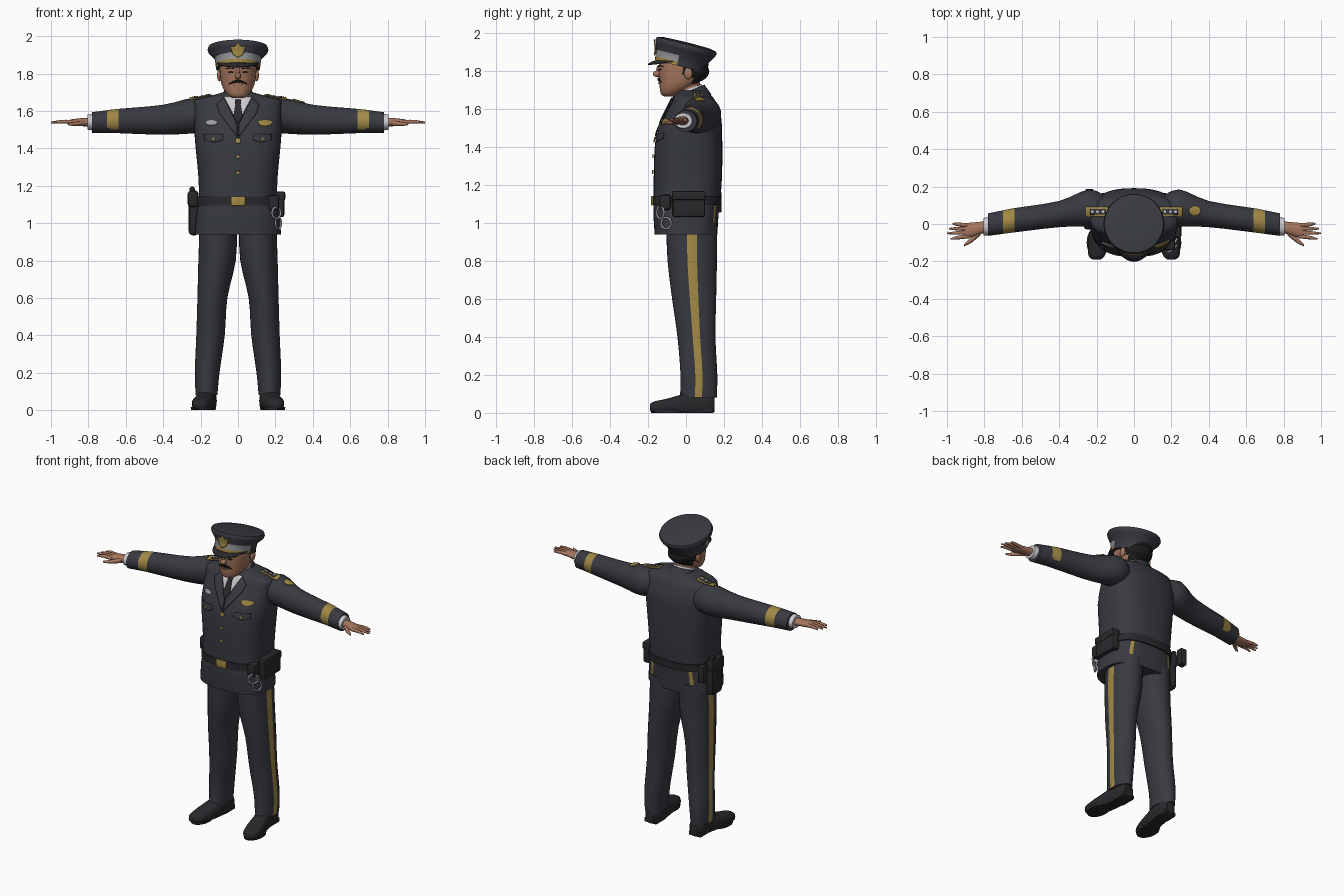
import bpy, bmesh, math
from mathutils import Vector, Matrix
from mathutils.bvhtree import BVHTree

cube = bpy.data.objects.get("Cube")
if cube:
    bpy.data.objects.remove(cube, do_unlink=True)


def material(name, r, g, b):
    m = bpy.data.materials.new(name)
    m.use_nodes = True
    m.diffuse_color = (r, g, b, 1)
    shader = m.node_tree.nodes["Principled BSDF"]
    shader.inputs["Base Color"].default_value = (r, g, b, 1)
    shader.inputs["Roughness"].default_value = 0.8
    return m


navy = material("navy cloth", .04, .042, .052)
leather = material("black leather", .022, .022, .026)
hair = material("black hair", .012, .011, .011)
gold = material("gold trim", .36, .25, .06)
skin = material("skin", .38, .18, .11)
white = material("white shirt", .6, .6, .62)
silver = material("silver metal", .32, .33, .34)


def finish(bm, name, mats):
    """Turn a bmesh into a smooth object that keeps hard edges."""
    bmesh.ops.recalc_face_normals(bm, faces=bm.faces)
    for f in bm.faces:
        f.smooth = True
    for e in bm.edges:
        e.smooth = e.calc_face_angle(0) < .75
    mesh = bpy.data.meshes.new(name)
    bm.to_mesh(mesh)
    bm.free()
    for m in mats:
        mesh.materials.append(m)
    obj = bpy.data.objects.new(name, mesh)
    bpy.context.collection.objects.link(obj)
    return obj


def interpolate(rows, k):
    rows = [Vector(r) for r in rows]
    out = []
    for i in range(len(rows) - 1):
        a, b, c, d = rows[max(i - 1, 0)], rows[i], rows[i + 1], rows[min(i + 2, len(rows) - 1)]
        for s in range(k):
            t = s / k
            out.append((b * 2 + (c - a) * t + (a * 2 - b * 5 + c * 4 - d) * t * t
                        + (b * 3 - a - c * 3 + d) * t ** 3) * .5)
    return out + [rows[-1]]


def loft(name, axis, rows, mats, rule=None, side=1, n=32, k=3, power=2, matrix=None):
    """Skin rings of (position, centre a, centre b, radius a, radius b)."""
    bm = bmesh.new()
    rings = []
    for t, a, b, ra, rb in interpolate(rows, k):
        ring = []
        for j in range(n):
            ang = 2 * math.pi * j / n
            c, s = math.cos(ang), math.sin(ang)
            u = a + ra * math.copysign(abs(c) ** (2 / power), c)
            v = b + rb * math.copysign(abs(s) ** (2 / power), s)
            p = Vector({"x": (t, u, v), "y": (u, t, v), "z": (u, v, t)}[axis])
            p = matrix @ p if matrix else p
            ring.append(bm.verts.new((p.x * side, p.y, max(p.z, 0))))
        rings.append(ring)
    for i in range(len(rings) - 1):
        for j in range(n):
            q = (j + 1) % n
            f = bm.faces.new((rings[i][j], rings[i][q], rings[i + 1][q], rings[i + 1][j]))
            if rule:
                f.material_index = int(rule(f.calc_center_median(), j, i // k))
    bm.faces.new(rings[0])
    bm.faces.new(rings[-1])
    return finish(bm, name, mats)


def ball(name, loc, radii, mat):
    bm = bmesh.new()
    bmesh.ops.create_uvsphere(bm, u_segments=16, v_segments=10, radius=1,
                              matrix=Matrix.Translation(loc) @ Matrix.Diagonal((*radii, 1)))
    return finish(bm, name, [mat])


def box(name, loc, size, mat, bevel=.012):
    bm = bmesh.new()
    bmesh.ops.create_cube(bm, size=1, matrix=Matrix.Translation(loc) @ Matrix.Diagonal((*size, 1)))
    bmesh.ops.bevel(bm, geom=bm.edges[:], offset=bevel, segments=2, affect="EDGES", profile=.5)
    return finish(bm, name, [mat])


def surface(*objs):
    verts, polys = [], []
    for o in objs:
        base = len(verts)
        verts += [v.co.copy() for v in o.data.vertices]
        polys += [[base + i for i in p.vertices] for p in o.data.polygons]
    return BVHTree.FromPolygons(verts, polys)


def oval(cx, cy, rx, ry, n=10):
    return [(cx + rx * math.cos(i * math.tau / n), cy + ry * math.sin(i * math.tau / n)) for i in range(n)]


def patch(name, outline, mat, tree, down=False, lift=.004, steps=4):
    """Thin plate that follows a surface, projected from the front or from above."""
    ray = Vector((0, 0, -1)) if down else Vector((0, 1, 0))

    def place(p):
        start = Vector((p.x, p.y, 3)) if down else Vector((p.x, -1, p.y))
        hit = tree.ray_cast(start, ray)[0] or tree.find_nearest(Vector((p.x, 0, p.y)))[0]
        return hit - ray * lift

    pts = [Vector(p) for p in outline]
    mid = sum(pts, Vector((0, 0))) / len(pts)
    edge = [p.lerp(q, i / steps) for p, q in zip(pts, pts[1:] + pts[:1]) for i in range(steps)]
    bm = bmesh.new()
    centre = bm.verts.new(place(mid))
    rings = [[bm.verts.new(place(mid.lerp(p, r / steps))) for p in edge] for r in range(1, steps + 1)]
    for j in range(len(edge)):
        q = (j + 1) % len(edge)
        bm.faces.new((centre, rings[0][j], rings[0][q]))
        for a, b in zip(rings, rings[1:]):
            bm.faces.new((a[j], b[j], b[q], a[q]))
    obj = finish(bm, name, [mat])
    mod = obj.modifiers.new("thickness", "SOLIDIFY")
    mod.thickness, mod.offset = .006, 0
    return obj


def mirrored(outline, side):
    return [(x * side, y) for x, y in outline]


# Jacket body with gold rear vents
jacket = loft("jacket", "z", [
    (.94, 0, 0, .23, .165), (1.05, 0, 0, .222, .172), (1.12, 0, .005, .21, .175),
    (1.25, 0, .01, .212, .18), (1.44, 0, .015, .23, .176), (1.55, 0, .033, .235, .153),
    (1.62, 0, .04, .235, .125), (1.66, 0, .04, .225, .105), (1.685, 0, .035, .13, .085),
    (1.7, 0, .03, .08, .07)], [navy, gold],
    lambda c, j, i: j in (7, 16) and c.z < 1.1, n=48, power=2.7)

# Arms, hands, legs and shoes on both sides
arms = []
for side, word in ((1, "left"), (-1, "right")):
    arms.append(loft(word + "_sleeve", "x", [
        (.14, .05, 1.57, .09, .08), (.24, .085, 1.575, .1, .095), (.4, .053, 1.553, .07, .08),
        (.64, .02, 1.546, .065, .065), (.7, .01, 1.543, .063, .061), (.78, -.003, 1.537, .06, .056)],
        [navy, gold], lambda c, j, i: .64 < abs(c.x) < .7 and c.z > 1.505, side))
    loft(word + "_shirt_cuff", "x", [(.77, -.01, 1.54, .05, .045), (.805, -.015, 1.54, .046, .04)],
         [white], side=side, k=1)
    loft(word + "_palm", "x", [(.79, -.015, 1.54, .03, .024), (.84, -.025, 1.54, .035, .021),
                               (.89, -.035, 1.54, .04, .015), (.91, -.037, 1.54, .03, .008)],
         [skin], side=side, n=16)
    for finger, (root, tip, reach) in {"index": (-.065, -.08, .98), "middle": (-.045, -.05, 1),
                                       "ring": (-.025, -.025, .99), "little": (-.007, .002, .97)}.items():
        loft(word + "_" + finger + "_finger", "x", [(.88, root, 1.54, .011, .012), (.94, (root + tip) / 2, 1.543, .01, .01),
             (reach, tip, 1.538, .004, .005)], [skin], side=side, n=10)
    loft(word + "_thumb", "x", [(.82, -.04, 1.535, .02, .016), (.87, -.085, 1.53, .016, .012),
                                (.91, -.115, 1.53, .005, .006)], [skin], side=side, n=10)
    loft(word + "_trouser_leg", "z", [
        (.08, .168, .065, .058, .097), (.2, .165, .068, .066, .097), (.4, .147, .055, .076, .1),
        (.6, .137, .043, .08, .116), (.8, .112, .033, .1, .13), (1, .105, .03, .1, .135)],
        [navy, gold], lambda c, j, i: j in (0, 31), side)
    loft(word + "_shoe", "y", [
        (-.19, .2, .03, .02, .015), (-.17, .2, .03, .043, .03), (-.1, .19, .035, .056, .04),
        (-.03, .178, .04, .055, .055), (.05, .165, .05, .05, .07), (.12, .163, .05, .048, .06),
        (.15, .163, .045, .03, .04)], [leather], side=side, n=24, power=2.5)
    loft(word + "_shoe_sole", "z", [(0, .195, -.1, .056, .085), (.018, .195, -.1, .058, .088)],
         [leather], side=side, k=1)
    box(word + "_shoe_heel", (.163 * side, .09, .015), (.09, .11, .03), leather, .008)

# Neck, shirt collar and jacket collar
loft("neck", "z", [(1.6, 0, .03, .06, .06), (1.67, 0, .015, .062, .065), (1.76, 0, 0, .066, .07)], [skin], k=1)
tilt = Matrix.Translation((0, .018, 1.685)) @ Matrix.Rotation(math.radians(22), 4, "X")
loft("shirt_collar", "z", [(-.04, 0, 0, .08, .085), (.022, 0, 0, .068, .076)], [white], k=1, matrix=tilt)
loft("jacket_collar", "z", [(-.05, 0, .005, .11, .1), (.012, 0, .005, .078, .085)], [navy, white],
     lambda c, j, i: c.y < -.03, k=1, matrix=tilt)

# Head with hair at the back
head = loft("head", "z", [
    (1.668, 0, -.09, .025, .025), (1.68, 0, -.08, .05, .052), (1.71, 0, -.055, .074, .083),
    (1.75, 0, -.03, .09, .11), (1.8, 0, -.018, .097, .127), (1.85, 0, -.01, .1, .13),
    (1.9, 0, 0, .09, .11)], [skin, hair],
    lambda c, j, i: c.z > 1.73 and c.y > (.035 if c.z < 1.79 else -.01), power=2.2)
ball("hair_back", (0, .035, 1.8), (.092, .088, .06), hair)
ball("nose", (0, -.147, 1.787), (.017, .028, .018), skin)
ball("nose_bridge", (0, -.14, 1.808), (.011, .017, .027), skin)
ball("chin", (0, -.107, 1.692), (.035, .026, .022), skin)
face = surface(head)
patch("lower_lip", oval(0, 1.737, .025, .005), skin, face)
for side, word in ((1, "left"), (-1, "right")):
    ball(word + "_ear", (.1 * side, .012, 1.79), (.012, .022, .032), skin)
    patch(word + "_moustache", mirrored([(0, 1.768), (.03, 1.76), (.05, 1.742), (.025, 1.748), (0, 1.752)], side),
          hair, face, lift=.006)
    patch(word + "_eyebrow", mirrored([(.014, 1.825), (.045, 1.834), (.07, 1.824), (.045, 1.826)], side), hair, face)
    patch(word + "_eye", oval(.038 * side, 1.808, .014, .005), hair, face, lift=.002)

# Peaked cap, tipped back
cap_frame = Matrix.Translation((0, -.02, 1.85)) @ Matrix.Rotation(math.radians(-14), 4, "X")
cap = loft("cap", "z", [
    (-.025, 0, -.005, .118, .136), (-.005, 0, -.005, .12, .14), (.03, 0, -.005, .124, .142),
    (.065, 0, 0, .158, .16), (.08, 0, 0, .163, .166), (.095, 0, 0, .157, .161),
    (.103, 0, 0, .12, .125), (.106, 0, 0, .03, .03)], [navy, gold, silver],
    lambda c, j, i: i + 1 if i < 2 and c.y < -.04 else 0, n=48, k=1, matrix=cap_frame)
bm = bmesh.new()
arcs = []
for rx, ry, z, drop in ((.115, .125, 1.862, 0), (.12, .155, 1.86, .006), (.118, .182, 1.853, .014)):
    arcs.append([bm.verts.new((rx * math.cos(a), -.02 - ry * math.sin(a), z - drop * math.sin(a)))
                 for a in (math.pi * (i + 1) / 22 for i in range(21))])
for a, b in zip(arcs, arcs[1:]):
    for j in range(20):
        bm.faces.new((a[j], a[j + 1], b[j + 1], b[j]))
visor = finish(bm, "cap_visor", [leather])
visor.modifiers.new("thickness", "SOLIDIFY").thickness = .007
cap_surface = surface(cap)
patch("cap_badge", [(0, 1.885), (.026, 1.9), (.042, 1.945), (.016, 1.945), (0, 1.968),
                    (-.016, 1.945), (-.042, 1.945), (-.026, 1.9)], gold, cap_surface, lift=.006)

# Shirt front, tie and lapels
body = surface(jacket, *arms)
patch("shirt_front", [(-.075, 1.675), (.075, 1.675), (.035, 1.6), (0, 1.525), (-.035, 1.6)], white, body)
patch("necktie", [(-.017, 1.66), (.017, 1.66), (.014, 1.635), (.025, 1.57), (0, 1.53),
                  (-.025, 1.57), (-.014, 1.635)], leather, body, lift=.01)
for side, word in ((1, "left"), (-1, "right")):
    patch(word + "_lapel", mirrored([(.075, 1.672), (.115, 1.635), (.1, 1.59), (.004, 1.46), (.004, 1.525)], side),
          navy, body, lift=.006)
    patch(word + "_pocket_flap", mirrored([(.08, 1.475), (.18, 1.475), (.18, 1.445), (.13, 1.43), (.08, 1.445)], side),
          navy, body)
    patch(word + "_pocket_button", oval(.13 * side, 1.45, .007, .007, 8), gold, body, lift=.008)
    # Shoulder boards with pale rank marks
    patch(word + "_shoulder_board", mirrored([(.14, .04), (.26, .04), (.26, .09), (.14, .09)], side), gold, body, True)
    patch(word + "_shoulder_board_panel", mirrored([(.15, .05), (.235, .05), (.235, .08), (.15, .08)], side),
          navy, body, True, .007)
    for x in (.165, .195, .222):
        patch(word + "_rank_mark", oval(x * side, .065, .009, .009, 6), white, body, True, .01, 2)

# Badges and buttons
patch("silver_badge", oval(-.142, 1.537, .032, .014), silver, body)
patch("gold_wings", [(.105, 1.545), (.145, 1.552), (.19, 1.545), (.175, 1.525), (.145, 1.518), (.118, 1.523)], gold, body)
patch("left_sleeve_patch", oval(.325, .07, .032, .026), gold, body, True)
for z, r in ((1.44, .015), (1.355, .011), (1.27, .011)):
    patch("jacket_button", oval(0, z, r, r), gold, body, lift=.006)

# Duty belt and gear
loft("belt", "z", [(1.095, 0, .005, .218, .181), (1.142, 0, .006, .217, .182)], [leather], n=48, k=1, power=2.7)
box("belt_buckle", (.002, -.178, 1.118), (.075, .012, .05), gold, .004)
box("left_pouch", (.222, .015, 1.095), (.052, .17, .125), leather)
box("left_pouch_flap", (.224, .015, 1.145), (.058, .178, .05), leather)
box("cuff_case", (.19, -.11, 1.11), (.06, .06, .08), leather)
box("right_holster", (-.236, .04, 1.03), (.055, .11, .19), leather, .02)
box("right_holster_top", (-.24, .035, 1.13), (.06, .13, .09), leather, .02)
box("pistol_grip", (-.245, .07, 1.17), (.03, .05, .05), leather)
box("radio", (-.238, .165, 1.11), (.045, .045, .11), leather, .008)
for x, y, z, turn in ((.205, -.135, 1.055, 40), (.215, -.105, 1.0, 60)):
    bpy.ops.mesh.primitive_torus_add(location=(x, y, z), rotation=(math.pi / 2, 0, math.radians(turn)),
                                     major_radius=.03, minor_radius=.006, major_segments=20, minor_segments=8)
    ring = bpy.context.object
    ring.name = "handcuff"
    ring.data.materials.append(silver)
    bpy.ops.object.shade_smooth()
